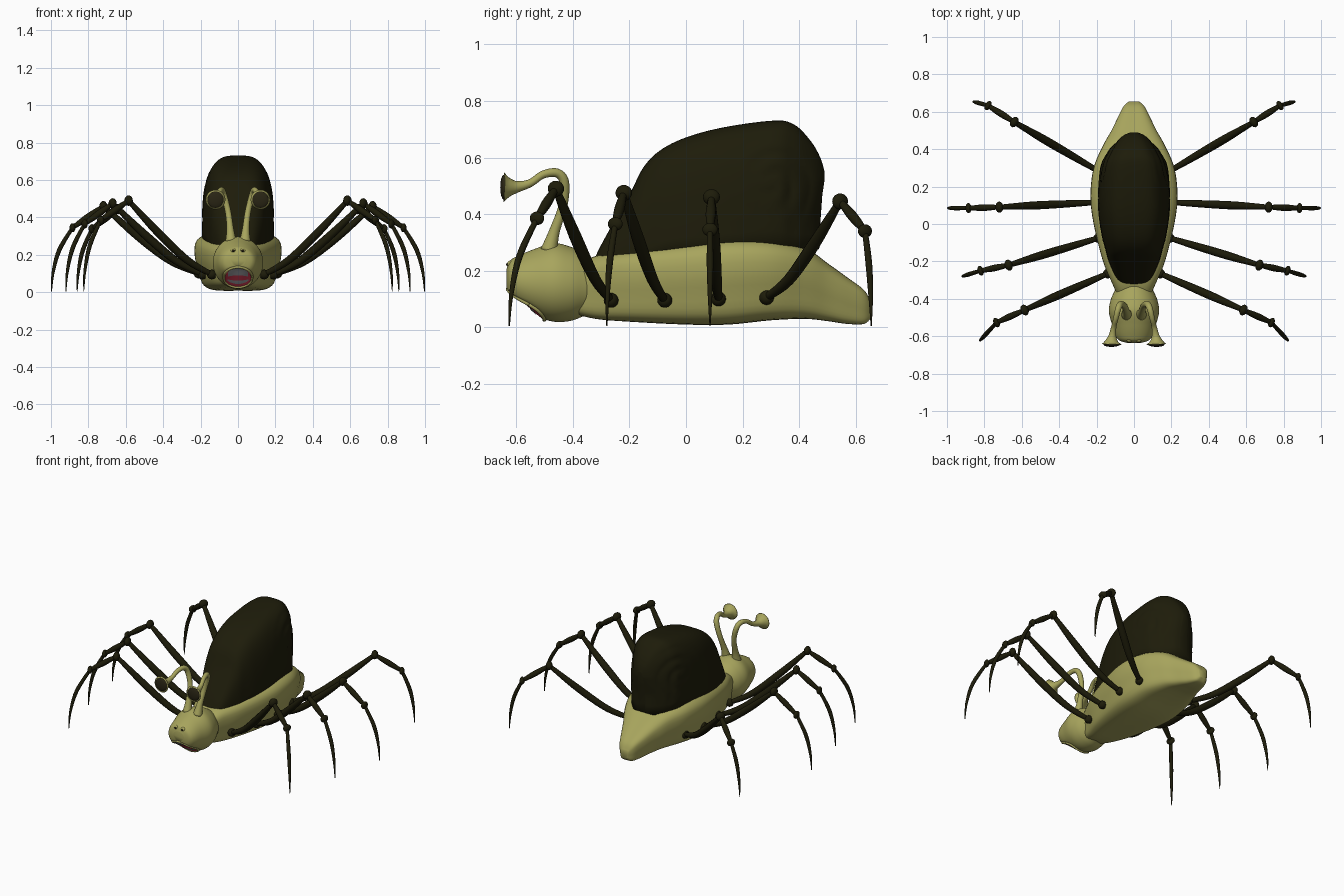
import bpy, bmesh, math
from mathutils import Vector
from mathutils.bvhtree import BVHTree

cube = bpy.data.objects.get("Cube")
if cube:
    bpy.data.objects.remove(cube, do_unlink=True)


def material(name, r, g, b):
    m = bpy.data.materials.new(name)
    m.use_nodes = True
    m.diffuse_color = (r, g, b, 1)
    bsdf = next(n for n in m.node_tree.nodes if n.type == 'BSDF_PRINCIPLED')
    bsdf.inputs["Base Color"].default_value = (r, g, b, 1)
    bsdf.inputs["Roughness"].default_value = 0.7
    return m


khaki = material("khaki_skin", 0.39, 0.375, 0.11)
dark = material("dark_olive", 0.0125, 0.0115, 0.003)
eye_brown = material("eye_brown", 0.022, 0.018, 0.007)
red = material("mouth_red", 0.72, 0.045, 0.09)
grey = material("teeth_grey", 0.36, 0.36, 0.38)


def finish(name, bm, mat):
    bmesh.ops.recalc_face_normals(bm, faces=bm.faces)
    mesh = bpy.data.meshes.new(name)
    bm.to_mesh(mesh)
    bm.free()
    mesh.materials.append(mat)
    mesh.polygons.foreach_set("use_smooth", [True] * len(mesh.polygons))
    ob = bpy.data.objects.new(name, mesh)
    bpy.context.collection.objects.link(ob)
    return ob


def spline(keys, steps):
    """Catmull-Rom samples through rows of any length."""
    pts = [keys[0]] + list(keys) + [keys[-1]]
    out = []
    for i in range(1, len(pts) - 2):
        for s in range(steps):
            t = s / steps
            out.append([0.5 * (2 * b + (c - a) * t + (2 * a - 5 * b + 4 * c - d) * t * t
                               + (3 * b - a - 3 * c + d) * t ** 3)
                        for a, b, c, d in zip(*pts[i - 1:i + 3])])
    return out + [list(keys[-1])]


def loft(name, rings, mat):
    bm = bmesh.new()
    rows = [[bm.verts.new(p) for p in ring] for ring in rings]
    n = len(rows[0])
    for a, b in zip(rows, rows[1:]):
        for i in range(n):
            j = (i + 1) % n
            bm.faces.new((a[i], a[j], b[j], b[i]))
    bm.faces.new(rows[0])
    bm.faces.new(rows[-1])
    return finish(name, bm, mat)


def tube(name, keys, mat, steps=5, sides=12):
    """Round tube through (x, y, z, radius) rows."""
    rows = spline(keys, steps)
    pts = [Vector(r[:3]) for r in rows]
    rings, tangent, normal = [], None, None
    for i, p in enumerate(pts):
        t = (pts[min(i + 1, len(pts) - 1)] - pts[max(i - 1, 0)]).normalized()
        if normal is None:
            normal = t.orthogonal().normalized()
        else:
            normal = tangent.rotation_difference(t) @ normal
        tangent = t
        side = t.cross(normal)
        angles = [2 * math.pi * k / sides for k in range(sides)]
        rings.append([p + (normal * math.cos(a) + side * math.sin(a)) * rows[i][3] for a in angles])
    return loft(name, rings, mat)


def ball(name, loc, size, mat, turn=0):
    bm = bmesh.new()
    bmesh.ops.create_uvsphere(bm, u_segments=20, v_segments=12, radius=1)
    ob = finish(name, bm, mat)
    ob.location, ob.scale, ob.rotation_euler.z = loc, size, turn
    return ob


# Slug body: half of a cross-section with a flat sole and a sloping rim, lofted along y
half = spline([(0, 0), (0.4, 0), (0.66, 0.03), (0.83, 0.13), (0.92, 0.36),
               (1, 0.62), (0.95, 0.88), (0.6, 1), (0, 1)], 3)
section = half + [(-x, z) for x, z in half[-2:0:-1]]
body_keys = [(-0.40, 0.08, 0.05, 0.21), (-0.32, 0.115, 0.03, 0.25), (-0.2, 0.165, 0.02, 0.272),
             (0, 0.215, 0.01, 0.3), (0.15, 0.232, 0.01, 0.315), (0.3, 0.215, 0.025, 0.31),
             (0.42, 0.165, 0.03, 0.28), (0.5, 0.12, 0.022, 0.225), (0.57, 0.086, 0.012, 0.175),
             (0.63, 0.055, 0.012, 0.13), (0.656, 0.026, 0.035, 0.085)]
loft("body", [[(x * w, y, lo + z * (hi - lo)) for x, z in section]
              for y, w, lo, hi in spline(body_keys, 5)], khaki)

# Head: elliptical sections with a hollow pressed in for the mouth
head_keys = [(-0.635, 0.04, 0.135, 0.205), (-0.623, 0.078, 0.10, 0.235), (-0.595, 0.1, 0.072, 0.252),
             (-0.54, 0.117, 0.042, 0.275), (-0.47, 0.134, 0.02, 0.297), (-0.41, 0.126, 0.022, 0.285),
             (-0.36, 0.105, 0.04, 0.262), (-0.31, 0.08, 0.06, 0.23)]
circle = [2 * math.pi * i / 64 for i in range(64)]


def head_point(a, y, w, lo, hi):
    x, z = w * math.cos(a), (lo + hi) / 2 + (hi - lo) / 2 * math.sin(a)
    if y < -0.46:
        hollow = max(0, 1 - (x / 0.085) ** 2 - ((z - 0.083) / 0.056) ** 2)
        y += 0.03 * hollow
        z += 0.012 * hollow
    return x, y, z


head = loft("head", [[head_point(a, *row) for a in circle] for row in spline(head_keys, 8)], khaki)

# Shell: squarish dome sections with a shallow spiral relief on both flanks
shell_keys = [(-0.325, 0.06, 0.18, 0.24), (-0.29, 0.095, 0.19, 0.31), (-0.2, 0.135, 0.2, 0.47),
              (-0.14, 0.152, 0.22, 0.58), (-0.05, 0.175, 0.24, 0.65), (0.1, 0.192, 0.25, 0.70),
              (0.3, 0.175, 0.26, 0.73), (0.38, 0.14, 0.25, 0.718), (0.44, 0.097, 0.26, 0.66),
              (0.475, 0.06, 0.27, 0.6), (0.49, 0.025, 0.28, 0.55)]


def power(v, p):
    return math.copysign(abs(v) ** p, v)


def shell_point(a, y, w, lo, hi):
    x, z = w * power(math.cos(a), 0.55), lo + (hi - lo) * max(0, math.sin(a)) ** 0.6
    dy, dz = y - 0.3, z - 0.51
    r = math.hypot(dy, dz)
    fade = max(0, 1 - r / 0.2) ** 0.5 * min(1, abs(x) / 0.1)
    swirl = 0.01 * fade * math.sin(math.atan2(dz, dy) + r * 45)
    tuck = max(0, y - 0.4) * 0.2 * min(1, max(0, 0.52 - z) / 0.12)
    return x + math.copysign(swirl, x), y - tuck, z


loft("shell", [[shell_point(math.pi * i / 60, *row) for i in range(61)]
               for row in spline(shell_keys, 7)], dark)

# Mouth: thin plates laid onto the hollow, framed by a lip
surface = BVHTree.FromPolygons([v.co for v in head.data.vertices],
                               [p.vertices for p in head.data.polygons])


def on_head(x, z, lift):
    hit, normal, _, _ = surface.ray_cast(Vector((x, -1, z)), Vector((0, 1, 0)))
    if hit is None:
        hit, normal, _, _ = surface.find_nearest(Vector((x, -0.55, z)))
    return hit - normal * math.copysign(lift, normal.y)


def plate(name, width, top, bottom, mat, lift, n=24, m=8):
    bm = bmesh.new()
    rows = []
    for i in range(n + 1):
        u = 0.998 * math.sin(math.pi * (i / n - 0.5))
        rows.append([bm.verts.new(on_head(u * width, bottom(u) + (top(u) - bottom(u)) * j / m, lift))
                     for j in range(m + 1)])
    for a, b in zip(rows, rows[1:]):
        for j in range(m):
            bm.faces.new((a[j], b[j], b[j + 1], a[j + 1]))
    return finish(name, bm, mat)


def arc(centre, height):
    return lambda u: centre + height * math.sqrt(1 - u * u)


plate("mouth", 0.073, arc(0.08, 0.05), arc(0.08, -0.047), red, 0.003)
plate("upper_teeth", 0.054, lambda u: 0.131 - 0.022 * u ** 4, lambda u: 0.094 - 0.006 * u * u, grey, 0.005)
plate("lower_teeth", 0.056, lambda u: 0.066 + 0.008 * u * u, lambda u: 0.048 + 0.018 * u * u, grey, 0.005)
tube("lip", [(*on_head(0.076 * math.cos(a), 0.082 + 0.054 * math.sin(a), 0.002), 0.007)
             for a in circle[::4] + circle[:1]], khaki, steps=3)

# Hip, knee, ankle and toe of each left leg, front to back
legs = {
    "front": ((0.14, -0.265, 0.095), (0.585, -0.46, 0.49), (0.735, -0.527, 0.385), (0.825, -0.625, 0.004)),
    "second": ((0.19, -0.075, 0.095), (0.67, -0.22, 0.475), (0.82, -0.25, 0.365), (0.92, -0.28, 0.004)),
    "third": ((0.21, 0.115, 0.1), (0.72, 0.09, 0.46), (0.885, 0.085, 0.345), (0.997, 0.085, 0.004)),
    "rear": ((0.195, 0.285, 0.105), (0.64, 0.545, 0.445), (0.78, 0.633, 0.34), (0.86, 0.655, 0.004)),
}
down = Vector((0, 0, -1))

for side, s in (("left", 1), ("right", -1)):
    for row, joints in legs.items():
        hip, knee, ankle, toe = [Vector((x * s, y, z)) for x, y, z in joints]
        name = f"{side}_{row}_leg"
        out = Vector((toe.x - ankle.x, toe.y - ankle.y, 0)) * 0.28
        heading = math.atan2(knee.y - hip.y, knee.x - hip.x)
        # Sagging thigh, straight shin and hooked claw
        tube(name + "_thigh", [(*hip, 0.014), (*(hip.lerp(knee, 0.3) + down * 0.04), 0.02),
                               (*(hip.lerp(knee, 0.65) + down * 0.03), 0.022), (*knee, 0.013)], dark)
        tube(name + "_shin", [(*knee, 0.011), (*knee.lerp(ankle, 0.5), 0.018), (*ankle, 0.011)], dark)
        tube(name + "_claw", [(*ankle, 0.01), (*(ankle.lerp(toe, 0.35) + out), 0.012),
                              (*(ankle.lerp(toe, 0.7) + out * 0.8), 0.008), (*toe, 0.002)], dark)
        ball(name + "_hip", hip, (0.026, 0.026, 0.026), dark)
        ball(name + "_knee", knee, (0.021, 0.03, 0.028), dark, heading)
        ball(name + "_ankle", ankle, (0.016, 0.027, 0.024), dark, heading)

    # Eye stalk arching back, then forward into a trumpet that holds the eye
    stalk = [(0.038, -0.485, 0.27, 0.03), (0.042, -0.465, 0.34, 0.019), (0.053, -0.435, 0.43, 0.016),
             (0.073, -0.43, 0.51, 0.017), (0.085, -0.455, 0.545, 0.016), (0.097, -0.505, 0.54, 0.014),
             (0.108, -0.55, 0.51, 0.014), (0.115, -0.595, 0.497, 0.02), (0.119, -0.625, 0.495, 0.034),
             (0.12, -0.644, 0.495, 0.053)]
    tube(side + "_eye_stalk", [(x * s, y, z, r) for x, y, z, r in stalk], khaki, sides=20)
    ball(side + "_eye", (0.12 * s, -0.644, 0.495), (0.044, 0.013, 0.044), eye_brown)

    # Nostril
    ball(side + "_nostril_bump", (0.025 * s, -0.62, 0.222), (0.015, 0.013, 0.014), khaki)
    ball(side + "_nostril", (0.025 * s, -0.631, 0.222), (0.008, 0.005, 0.006), eye_brown)
